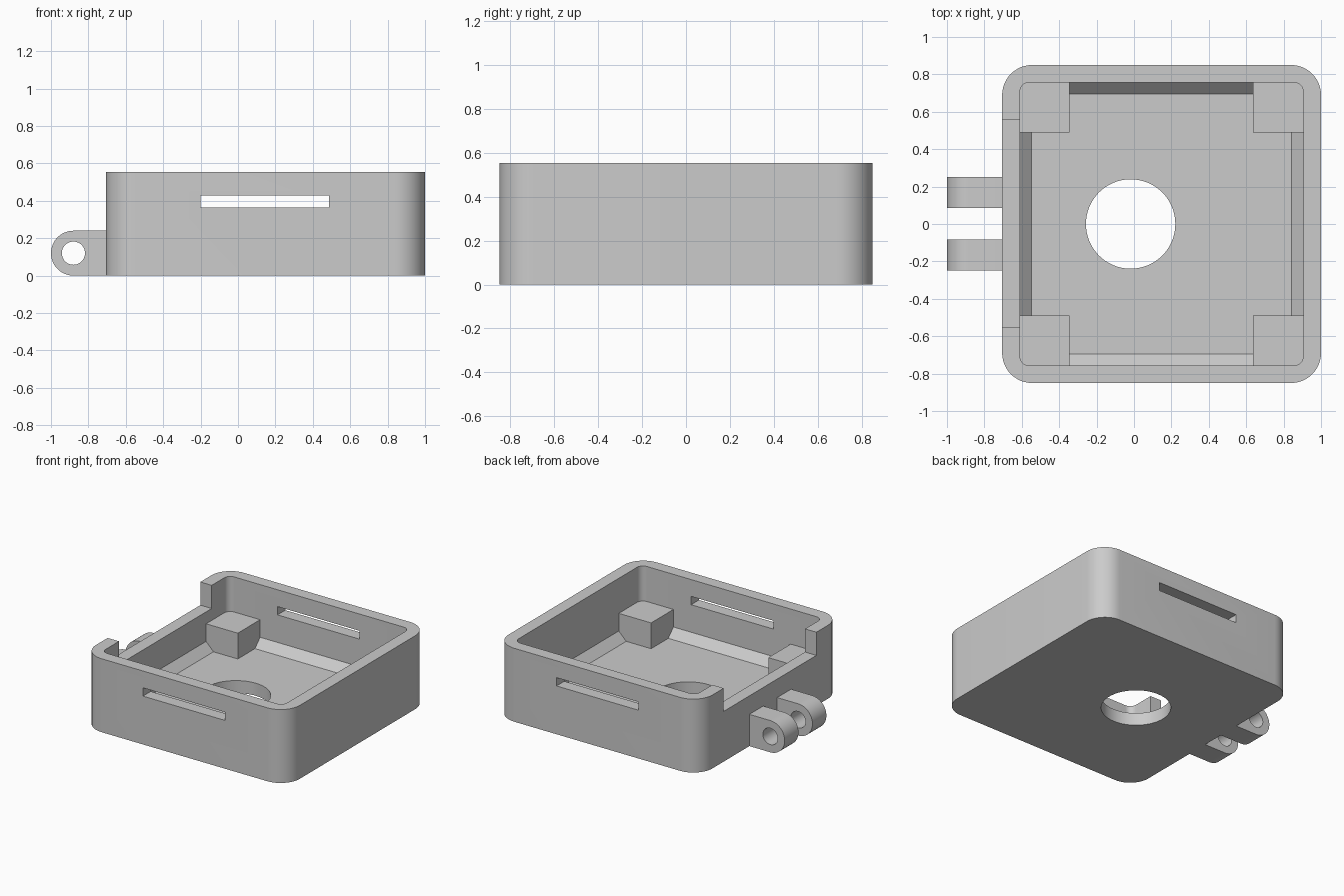
import bpy, bmesh, math

if "Cube" in bpy.data.objects:
    bpy.data.objects.remove(bpy.data.objects["Cube"])

grey = bpy.data.materials.new("plain grey")
grey.diffuse_color = (0.6, 0.6, 0.6, 1)
grey.use_nodes = True
grey.node_tree.nodes["Principled BSDF"].inputs["Base Color"].default_value = grey.diffuse_color


def prism(name, pts, axis, lo, hi):
    """Extrude a 2D outline along an axis."""
    place = {'x': lambda a, b, t: (t, a, b),
             'y': lambda a, b, t: (a, t, b),
             'z': lambda a, b, t: (a, b, t)}[axis]
    bm = bmesh.new()
    face = bm.faces.new([bm.verts.new(place(a, b, lo)) for a, b in pts])
    ext = bmesh.ops.extrude_face_region(bm, geom=[face])
    move = [c - d for c, d in zip(place(0, 0, hi), place(0, 0, lo))]
    bmesh.ops.translate(bm, vec=move,
                        verts=[v for v in ext["geom"] if isinstance(v, bmesh.types.BMVert)])
    bmesh.ops.recalc_face_normals(bm, faces=bm.faces)
    mesh = bpy.data.meshes.new(name)
    bm.to_mesh(mesh)
    bm.free()
    mesh.materials.append(grey)
    ob = bpy.data.objects.new(name, mesh)
    bpy.context.collection.objects.link(ob)
    return ob


def arc(cx, cy, r, a0, a1, n):
    angles = [math.radians(a0 + (a1 - a0) * i / n) for i in range(n + 1)]
    return [(cx + r * math.cos(a), cy + r * math.sin(a)) for a in angles]


def circle(cx, cy, r, n=64):
    return arc(cx, cy, r, 0, 360, n)[:-1]


def rect(x0, x1, y0, y1):
    return [(x0, y0), (x1, y0), (x1, y1), (x0, y1)]


def rounded(x0, x1, y0, y1, r, n=12):
    return (arc(x1 - r, y1 - r, r, 0, 90, n) + arc(x0 + r, y1 - r, r, 90, 180, n)
            + arc(x0 + r, y0 + r, r, 180, 270, n) + arc(x1 - r, y0 + r, r, 270, 360, n))


def cut(ob, *cutters):
    """Subtract the cutters, then smooth the curved sides."""
    bpy.context.view_layer.objects.active = ob
    for c in cutters:
        mod = ob.modifiers.new("cut", 'BOOLEAN')
        mod.operation, mod.solver, mod.object = 'DIFFERENCE', 'EXACT', c
        bpy.ops.object.modifier_apply(modifier=mod.name)
        bpy.data.objects.remove(c)
    bpy.ops.object.select_all(action='DESELECT')
    ob.select_set(True)
    bpy.ops.object.shade_smooth_by_angle(angle=math.radians(30))


# main dimensions
X0, X1, Y, H = -0.705, 1.0, 0.85, 0.555
IX0, IX1, IY = -0.61, 0.905, 0.757
FLOOR = 0.095

# open tray with side slots, left wall notch and round floor hole
tray = prism("tray", rounded(X0, X1, -Y, Y, 0.16), 'z', 0, H)
cut(tray,
    prism("cavity", rounded(IX0, IX1, -IY, IY, 0.05), 'z', FLOOR, 1),
    prism("slots", rect(-0.2, 0.487, 0.365, 0.428), 'y', -1, 1),
    prism("notch", rect(-0.8, -0.5, -0.55, 0.557), 'z', 0.38, 1),
    prism("floor_hole", circle(-0.018, 0, 0.239), 'z', -0.5, 0.5))

# corner support blocks, sunk slightly into walls and floor
for sx, (bx0, bx1) in {"left": (IX0 - 0.03, -0.345), "right": (0.635, IX1 + 0.03)}.items():
    for sy, (by0, by1) in {"front": (-IY - 0.03, -0.49), "back": (0.49, IY + 0.03)}.items():
        prism(f"corner_block_{sy}_{sx}", rect(bx0, bx1, by0, by1), 'z', 0.05, 0.29)

# sloped fillets where the walls meet the floor
C = 0.062


def wedge(wall, inward):
    return [(wall, FLOOR + C), (wall + inward * C, FLOOR), (wall + inward * C, FLOOR - 0.02),
            (wall - inward * 0.02, FLOOR - 0.02), (wall - inward * 0.02, FLOOR + C)]


prism("fillet_left", wedge(IX0, 1), 'y', -0.52, 0.52)
prism("fillet_right", wedge(IX1, -1), 'y', -0.52, 0.52)
prism("fillet_front", wedge(-IY, 1), 'x', -0.37, 0.66)
prism("fillet_back", wedge(IY, -1), 'x', -0.37, 0.66)

# pair of hinge lugs on the left side
R = 0.12
for side, y0, y1 in (("front", -0.248, -0.082), ("back", 0.085, 0.25)):
    lug = prism(f"hinge_lug_{side}",
                [(X0, 0)] + [(X0, 2 * R)] + arc(-1 + R, R, R, 90, 270, 32), 'y', y0, y1)
    cut(lug, prism("pin_hole", circle(-1 + R, R, 0.062, 40), 'y', y0 - 0.1, y1 + 0.1))
